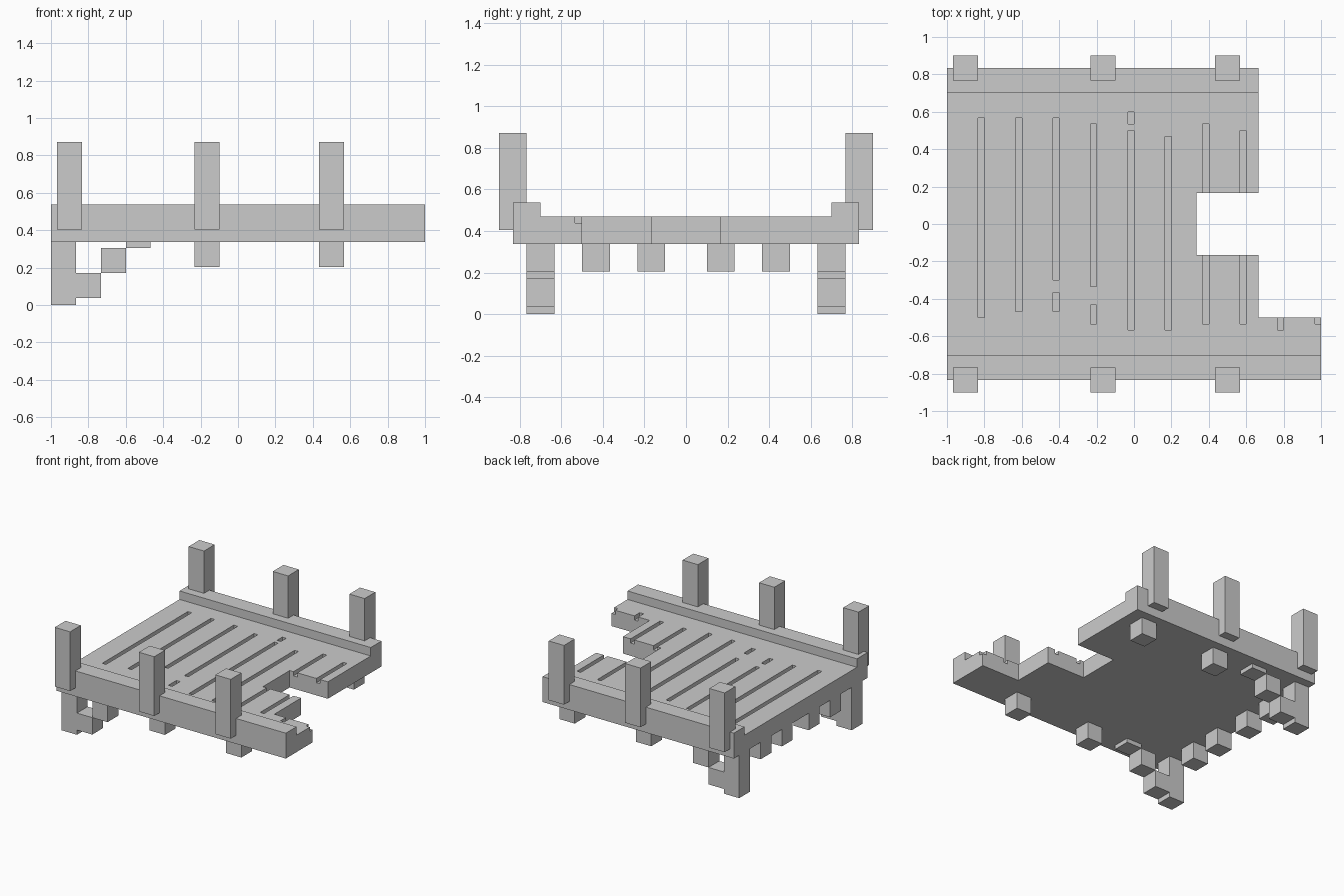
import bpy, bmesh

if "Cube" in bpy.data.objects:
    bpy.data.objects.remove(bpy.data.objects["Cube"])

U = 1 / 30          # block grid unit
LIFT = 0.004        # small offset of everything above the feet


def add_box(bm, x0, x1, y0, y1, z0, z1):
    v = [bm.verts.new((x, y, z)) for z in (z0, z1)
         for x, y in ((x0, y0), (x1, y0), (x1, y1), (x0, y1))]
    for f in ((3, 2, 1, 0), (4, 5, 6, 7), (0, 1, 5, 4),
              (1, 2, 6, 5), (2, 3, 7, 6), (3, 0, 4, 7)):
        bm.faces.new([v[i] for i in f])


def finish(name, bm):
    bmesh.ops.recalc_face_normals(bm, faces=bm.faces)
    me = bpy.data.meshes.new(name)
    bm.to_mesh(me)
    bm.free()
    ob = bpy.data.objects.new(name, me)
    bpy.context.collection.objects.link(ob)
    return ob


def boxes(name, items):
    bm = bmesh.new()
    for b in items:
        add_box(bm, *b)
    return finish(name, bm)


def extrude_profile(name, pts, to_co, offset):
    bm = bmesh.new()
    face = bm.faces.new([bm.verts.new(to_co(*p)) for p in pts])
    ext = bmesh.ops.extrude_face_region(bm, geom=[face])
    moved = [g for g in ext["geom"] if isinstance(g, bmesh.types.BMVert)]
    bmesh.ops.translate(bm, verts=moved, vec=offset)
    return finish(name, bm)


def z(n):
    return n * U + LIFT


# Deck slab with the broken, stepped right end
outline = [(-30, -25), (30, -25), (30, -15), (20, -15), (20, -5), (10, -5),
           (10, 5), (20, 5), (20, 25), (-30, 25)]
deck = extrude_profile("deck", outline, lambda x, y: (x * U, y * U, z(10)), (0, 0, 4 * U))

# Plank gaps cut into the deck: (row index, y start, y end) in units
gaps = [(0, -15, 17), (1, -14, 17), (2, -9, 17), (2, -14, -11),
        (3, -10, 16), (3, -16, -13), (4, -17, 15), (4, 16, 18),
        (5, -17, 14), (6, -16, 16), (7, -16, 15), (8, -17, -14), (9, -16, -14)]
cutter = boxes("gap_cutter", [
    ((6 * k - 25) * U, (6 * k - 24) * U + (0.02 if k == 9 else 0),
     a * U, b * U, z(13), z(15)) for k, a, b in gaps])
cutter.hide_render = True
mod = deck.modifiers.new("gaps", "BOOLEAN")
mod.operation = "DIFFERENCE"
mod.solver = "EXACT"
mod.object = cutter
bpy.context.view_layer.objects.active = deck
bpy.ops.object.modifier_apply(modifier="gaps")
bpy.data.objects.remove(cutter)

# Raised curbs along both long edges
boxes("front_curb", [(-1, 1, -25 * U, -21 * U, z(14), z(16))])
boxes("back_curb", [(-1, 20 * U, 21 * U, 25 * U, z(14), z(16))])

for side, s in (("front", -1), ("back", 1)):
    # Upright posts and the stub beams beneath the deck
    y0, y1 = sorted((s * 23 * U, s * 27 * U))
    b0, b1 = sorted((s * 19 * U, s * 23 * U))
    for i, x in enumerate((-29, -7, 13)):
        boxes(f"{side}_post_{i}", [(x * U, (x + 4) * U, y0, y1, z(12), z(26))])
        if i:
            boxes(f"{side}_stub_{i}", [(x * U, (x + 4) * U, b0, b1, z(6), z(10))])
    # Corner leg with its stepped brace
    boxes(f"{side}_leg", [(-1, -26 * U, b0, b1, 0, z(10))])
    boxes(f"{side}_brace", [
        ((4 * k - 26) * U, (4 * k - 22) * U, b0, b1, z(1 + 4 * k), z(min(5 + 4 * k, 10)))
        for k in range(2)] + [(-18 * U, -14 * U, b0, b1, z(9), z(10))])
    # Joist ends under the left edge
    for j, y in enumerate((3, 11)):
        a, b = sorted((s * y * U, s * (y + 4) * U))
        boxes(f"{side}_joist_end_{j}", [(-1, -26 * U, a, b, z(6), z(10))])
